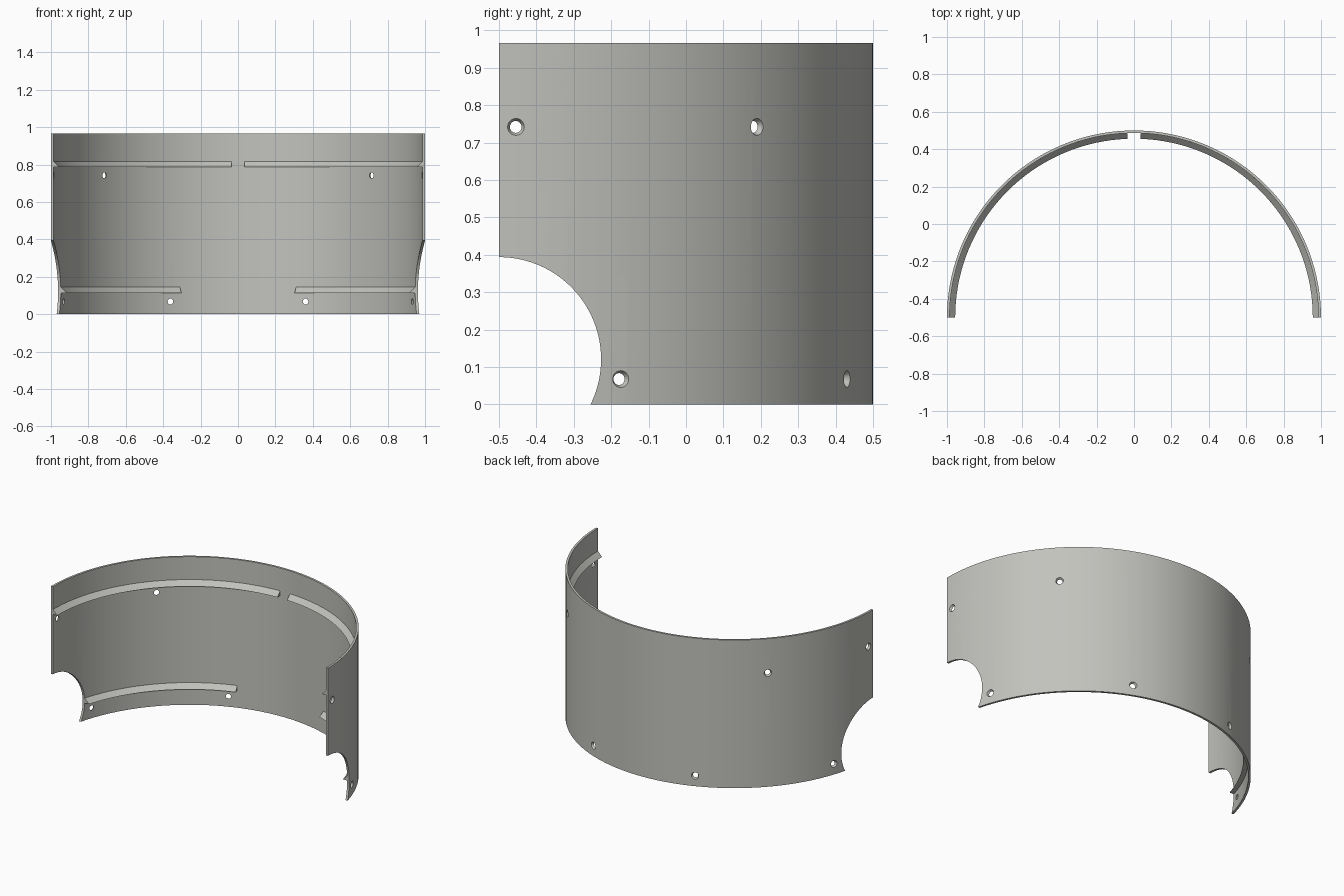
import bpy, bmesh, math
from mathutils import Matrix, Vector

if "Cube" in bpy.data.objects:
    bpy.data.objects.remove(bpy.data.objects["Cube"])

CY = -0.5            # axis of the half cylinder lies at x=0, y=CY
R_OUT, R_IN = 1.0, 0.986
HEIGHT = 0.966

grey = bpy.data.materials.new("warm grey")
grey.diffuse_color = (0.54, 0.54, 0.51, 1)
grey.use_nodes = True
grey.node_tree.nodes["Principled BSDF"].inputs["Base Color"].default_value = grey.diffuse_color


def make_object(name, bm):
    bmesh.ops.recalc_face_normals(bm, faces=bm.faces)
    mesh = bpy.data.meshes.new(name)
    bm.to_mesh(mesh)
    bm.free()
    ob = bpy.data.objects.new(name, mesh)
    bpy.context.collection.objects.link(ob)
    mesh.materials.append(grey)
    return ob


def arc_sweep(name, profile, a0, a1, step=2.5):
    """Sweep a closed (radius, z) profile; angles in degrees from +y towards +x."""
    bm = bmesh.new()
    n = max(1, round(abs(a1 - a0) / step))
    rings = []
    for i in range(n + 1):
        a = math.radians(a0 + (a1 - a0) * i / n)
        rings.append([bm.verts.new((r * math.sin(a), CY + r * math.cos(a), z))
                      for r, z in profile])
    k = len(profile)
    for A, B in zip(rings, rings[1:]):
        for j in range(k):
            bm.faces.new((A[j], A[(j + 1) % k], B[(j + 1) % k], B[j]))
    bm.faces.new(rings[0])
    bm.faces.new(rings[-1][::-1])
    return make_object(name, bm)


def cut(ob, cutter):
    mod = ob.modifiers.new("cut", 'BOOLEAN')
    mod.operation = 'DIFFERENCE'
    mod.solver = 'EXACT'
    mod.object = cutter
    bpy.context.view_layer.objects.active = ob
    bpy.ops.object.modifier_apply(modifier=mod.name)


# Curved wall
wall = arc_sweep("curved_wall",
                 [(R_IN, 0), (R_OUT, 0), (R_OUT, HEIGHT), (R_IN, HEIGHT)], -90, 90)

# Round side notch cutter, running through both sides
bm = bmesh.new()
bmesh.ops.create_cone(bm, cap_ends=True, segments=96, radius1=0.273, radius2=0.273, depth=2.6,
                      matrix=Matrix.Translation((0, CY, 0.121)) @ Matrix.Rotation(math.pi / 2, 4, 'Y'))
notch = make_object("notch_cutter", bm)

# Countersunk screw hole cutters: tapered outside, narrow inside
bm = bmesh.new()
for angle, z in ((87.4, 0.742), (46.4, 0.742), (71, 0.068), (21.5, 0.068)):
    for side in (-1, 1):
        a = math.radians(angle * side)
        d = Vector((math.sin(a), math.cos(a), 0))
        rot = d.to_track_quat('Z', 'Y').to_matrix().to_4x4()
        place = Matrix.Translation(Vector((0, CY, z)) + d * 0.995) @ rot
        bmesh.ops.create_cone(bm, cap_ends=True, segments=24, radius1=0.013,
                              radius2=0.0275, depth=0.03, matrix=place)
holes = make_object("screw_hole_cutter", bm)

cut(wall, notch)
cut(wall, holes)

# Inner ledges with sloped tops, left and right
parts = [wall]
for side, word in ((-1, "left"), (1, "right")):
    for level, z, start, end in (("upper", 0.786, 2.1, 90), ("lower", 0.114, 18.4, 80)):
        ledge = arc_sweep(f"{level}_ledge_{word}",
                          [(R_IN + 0.004, z), (0.956, z), (R_IN, z + 0.031), (R_IN + 0.004, z + 0.031)],
                          start * side, end * side)
        if level == "lower":
            cut(ledge, notch)
        parts.append(ledge)

for helper in (notch, holes):
    bpy.data.objects.remove(helper)

# Smooth shading with sharp edges kept
for ob in parts:
    bpy.ops.object.select_all(action='DESELECT')
    ob.select_set(True)
    bpy.context.view_layer.objects.active = ob
    bpy.ops.object.shade_smooth_by_angle(angle=math.radians(20))
